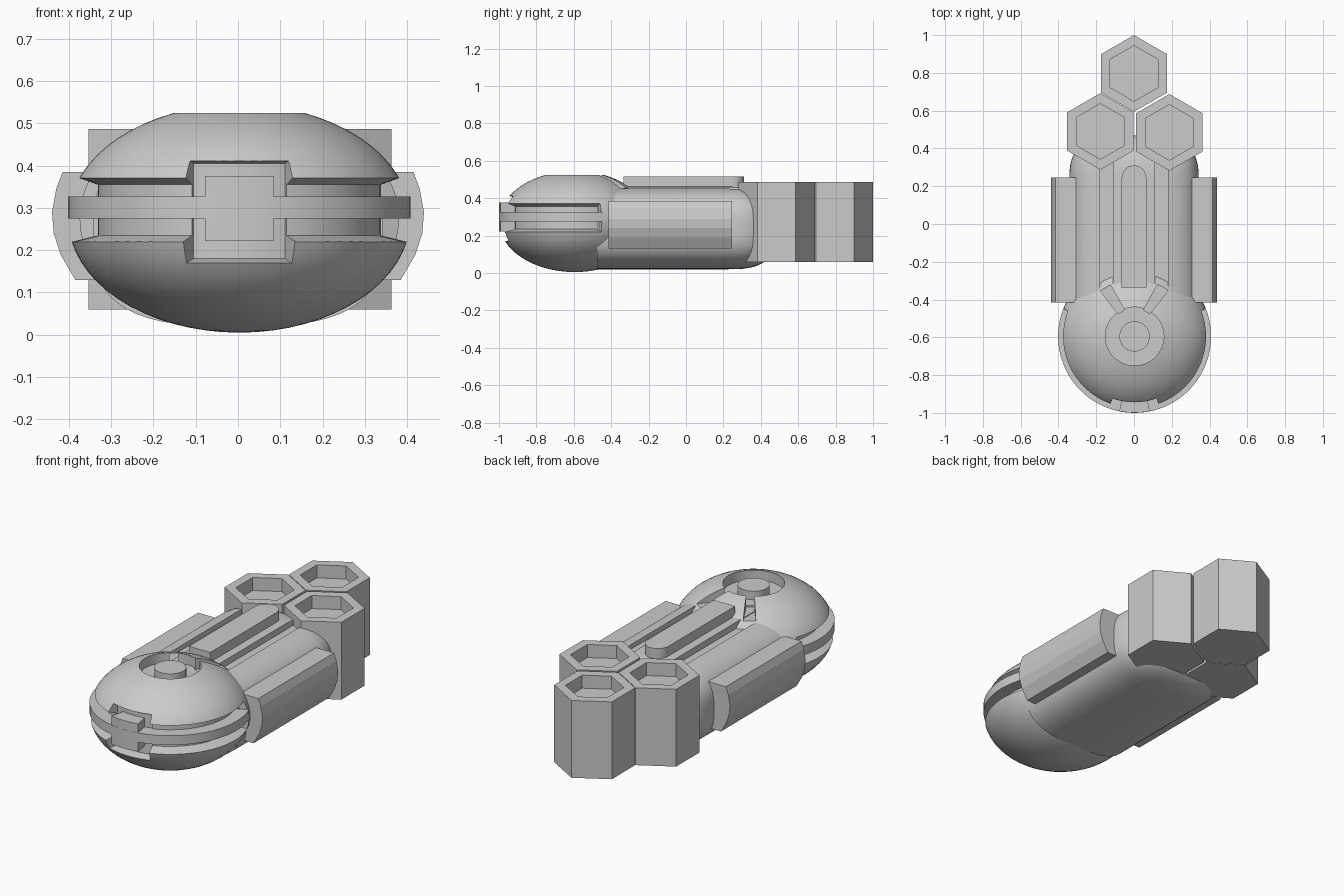
import bpy, bmesh
from math import sin, cos, pi, radians
from mathutils import Matrix

if "Cube" in bpy.data.objects:
    bpy.data.objects.remove(bpy.data.objects["Cube"])

HEAD = (0.003, -0.595)


def finish(name, bm, smooth=False):
    bmesh.ops.remove_doubles(bm, verts=bm.verts, dist=1e-5)
    bmesh.ops.recalc_face_normals(bm, faces=bm.faces)
    me = bpy.data.meshes.new(name)
    bm.to_mesh(me)
    bm.free()
    ob = bpy.data.objects.new(name, me)
    bpy.context.collection.objects.link(ob)
    if smooth:
        shade(ob)
    return ob


def shade(ob):
    bpy.ops.object.select_all(action='DESELECT')
    ob.select_set(True)
    bpy.context.view_layer.objects.active = ob
    bpy.ops.object.shade_smooth_by_angle(angle=radians(30))


def skin(name, rings, smooth=False, loop=True, caps=True):
    """Join successive rings of points with quads."""
    bm = bmesh.new()
    rows = [[bm.verts.new(p) for p in r] for r in rings]
    n = len(rows[0])
    for a, b in zip(rows, rows[1:]):
        for i in range(n if loop else n - 1):
            j = (i + 1) % n
            bm.faces.new((a[i], a[j], b[j], b[i]))
    if caps:
        bm.faces.new(rows[0])
        bm.faces.new(rows[-1])
    return finish(name, bm, smooth)


def sweep(name, prof, a0, a1, steps, smooth=False, full=False):
    """Turn an (r, z) profile about the head axis; angle 0 is the front."""
    rings = []
    for k in range(steps + 1):
        a = radians(a0 + (a1 - a0) * k / steps)
        rings.append([(HEAD[0] + r * sin(a), HEAD[1] - r * cos(a), z) for r, z in prof])
    return skin(name, rings, smooth, not full, not full)


def prism_z(name, pts, z0, z1):
    return skin(name, [[(x, y, z) for x, y in pts] for z in (z0, z1)])


def rect(x0, x1, y0, y1):
    return [(x0, y0), (x1, y0), (x1, y1), (x0, y1)]


def hexagon(c, r):
    return [(c[0] + r * sin(k * pi / 3), c[1] + r * cos(k * pi / 3)) for k in range(6)]


def cut(ob, cutter):
    m = ob.modifiers.new("cut", 'BOOLEAN')
    m.operation = 'DIFFERENCE'
    m.solver = 'EXACT'
    m.object = cutter
    bpy.context.view_layer.objects.active = ob
    bpy.ops.object.modifier_apply(modifier=m.name)
    bpy.data.objects.remove(cutter)


# Head: ellipsoid with a ring recess and a central button on top
prof = []
for k in range(29):
    a = -pi / 2 + (pi / 2 + radians(67.5)) * k / 28
    prof.append((max(0, 0.405 * cos(a)), 0.275 + 0.27 * sin(a)))
prof += [(0.155, 0.47), (0.08, 0.47), (0.08, 0.517), (0, 0.517)]
head = sweep("head", prof, 0, 360, 64, full=True)

# Side slot around the head, with a taller notch at the front
cut(head, sweep("slot_cutter", [(0.335, 0.235), (0.335, 0.355), (0.6, 0.45), (0.6, 0.17)], -111, 111, 48))
cut(head, sweep("notch_cutter", [(0.325, 0.18), (0.325, 0.405), (0.6, 0.48), (0.6, 0.12)], -19.5, 19.5, 10))

# Band and front block inside the slot
sweep("head_band", [(0.3, 0.275), (0.3, 0.327), (0.405, 0.327), (0.405, 0.275)], -112, 112, 48, True)
sweep("front_block", [(0.3, 0.222), (0.3, 0.376), (0.404, 0.376), (0.404, 0.222)], -11.5, 11.5, 6, True)

# Body: rounded-box section, closing at the back end
def section(y, s):
    pts = []
    for k in range(64):
        a = 2 * pi * k / 64
        c, d = cos(a), sin(a)
        f = s / (abs(c) ** 3 + abs(d) ** 3) ** (1 / 3)
        pts.append((0.343 * c * f, y, 0.241 + 0.221 * d * f))
    return pts


rings = [section(-0.475, 1), section(0.22, 1)]
for u in (0.2, 0.35, 0.5, 0.62, 0.73, 0.82, 0.9, 0.96):
    rings.append(section(0.22 + 0.26 * u, (1 - u ** 3) ** (1 / 3)))
body = skin("body", rings)

# Channels beside the top bar, continuing as slanted grooves into the head
for s in (-1, 1):
    cut(body, prism_z("channel_cutter", rect(s * 0.11, s * 0.18, -0.44, 0.36), 0.425, 0.6))
    slant = [(s * 0.05, -0.455), (s * 0.085, -0.475), (s * 0.19, -0.34), (s * 0.125, -0.32)]
    cut(head, prism_z("slant_cutter", slant, 0.455, 0.6))

# Top bar with round rear end
bar = rect(-0.065, 0.065, -0.335, 0.24)[:2]
bar += [(0.065 * cos(k * pi / 12), 0.245 + 0.065 * sin(k * pi / 12)) for k in range(13)]
skin("top_bar", [[(x, y, z) for x, y in bar] for z in (0.43, 0.515)], True)

# Side pods
pod = [(0.30, 0.385), (0.415, 0.385), (0.43, 0.345), (0.44, 0.29),
       (0.436, 0.24), (0.42, 0.19), (0.385, 0.13), (0.30, 0.13)]
for s, label in ((-1, "left"), (1, "right")):
    skin(label + "_side_pod", [[(s * x, y, z) for x, z in pod] for y in (-0.415, 0.245)])

# Three hexagonal cells with recessed tops
for i, c in enumerate(((0, 0.797), (-0.178, 0.49), (0.187, 0.485))):
    cell = prism_z("hex_cell_%d" % (i + 1), hexagon(c, 0.203), 0.06, 0.487)
    cut(cell, prism_z("cell_cutter", hexagon(c, 0.147), 0.415, 0.6))
    if i:
        cut(body, prism_z("cell_cutter", hexagon(c, 0.148), 0.41, 0.6))

for ob in (head, body):
    shade(ob)
